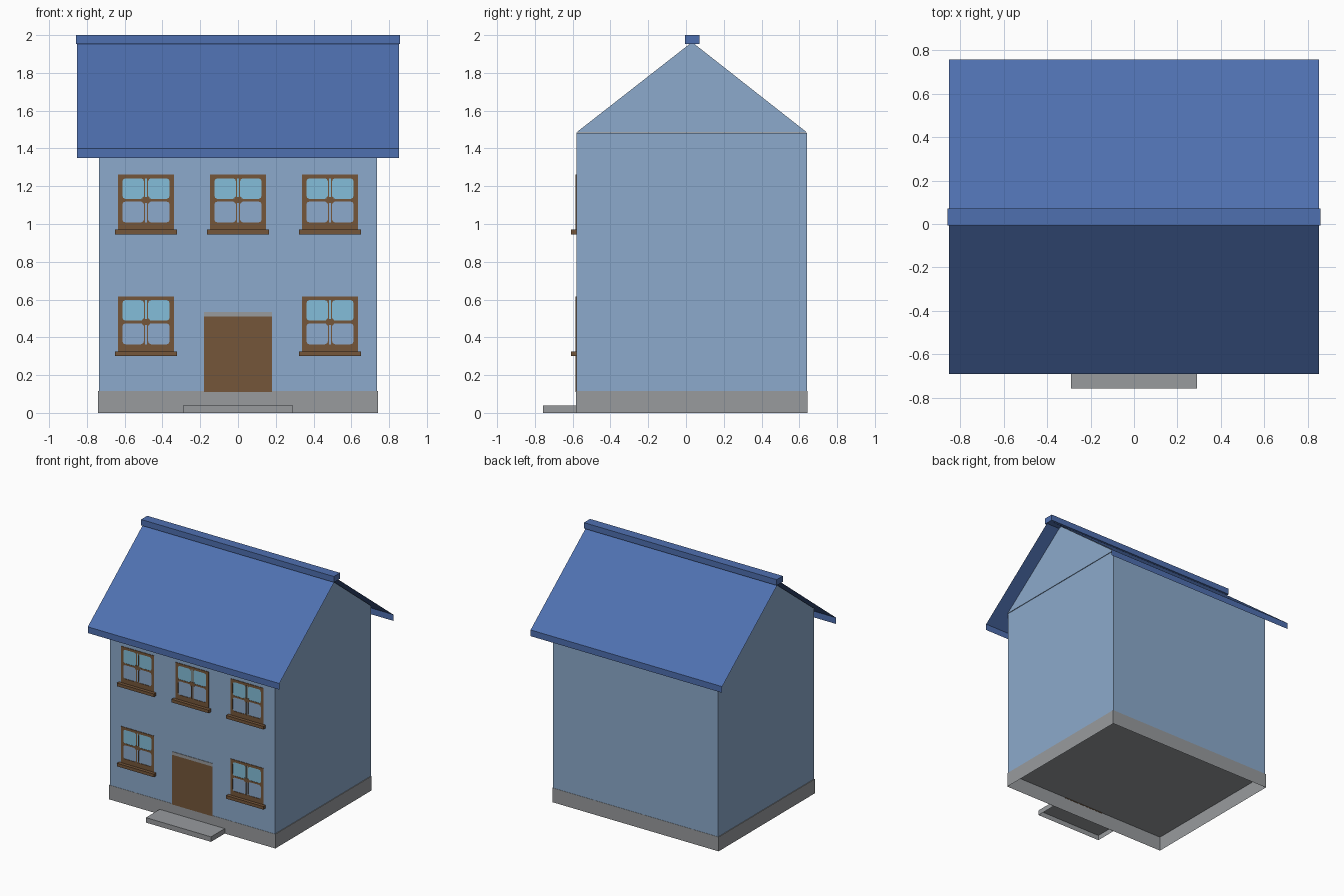
import bpy, bmesh, math

if "Cube" in bpy.data.objects:
    bpy.data.objects.remove(bpy.data.objects["Cube"])


def material(name, rgb):
    m = bpy.data.materials.new(name)
    lin = [((c / 255 + 0.055) / 1.055) ** 2.4 for c in rgb]
    m.diffuse_color = (*lin, 1)
    m.use_nodes = True
    m.node_tree.nodes["Principled BSDF"].inputs["Base Color"].default_value = m.diffuse_color
    return m


WALL = material("wall_blue", (140, 170, 204))
ROOF = material("roof_blue", (79, 112, 176))
STONE = material("stone_grey", (152, 155, 158))
WOOD = material("wood_brown", (117, 86, 58))
GLASS = material("glass_blue", (132, 190, 218))


def finish(name, bm, mat):
    me = bpy.data.meshes.new(name)
    bm.to_mesh(me)
    bm.free()
    ob = bpy.data.objects.new(name, me)
    bpy.context.collection.objects.link(ob)
    me.materials.append(mat)
    return ob


def add_box(bm, x0, x1, y0, y1, z0, z1, open_bottom=False):
    v = [bm.verts.new((x, y, z)) for z in (z0, z1) for x, y in
         ((x0, y0), (x1, y0), (x1, y1), (x0, y1))]
    for i in range(4):
        j = (i + 1) % 4
        bm.faces.new((v[i], v[j], v[j + 4], v[i + 4]))
    bm.faces.new(v[4:])
    if not open_bottom:
        bm.faces.new(v[3::-1])


def box(name, mat, *dims, open_bottom=False):
    bm = bmesh.new()
    add_box(bm, *dims, open_bottom=open_bottom)
    return finish(name, bm, mat)


FRONT, BACK, RIDGE = -0.58, 0.64, 0.032

# Hollow plinth and doorstep, open underneath
box("plinth", STONE, -0.74, 0.74, FRONT - 0.002, BACK + 0.002, 0, 0.115, open_bottom=True)
box("doorstep", STONE, -0.29, 0.29, -0.757, FRONT - 0.002, 0, 0.04, open_bottom=True)

# Walls
box("walls", WALL, -0.735, 0.735, FRONT, BACK, 0.115, 1.483, open_bottom=True)

# Triangular gable block under the roof
bm = bmesh.new()
ends = [[bm.verts.new((x, y, z)) for y, z in
         ((FRONT, 1.485), (BACK, 1.485), (RIDGE, 1.963))] for x in (-0.738, 0.738)]
bm.faces.new(ends[0][::-1])
bm.faces.new(ends[1])
for i in range(3):
    j = (i + 1) % 3
    bm.faces.new((ends[0][i], ends[0][j], ends[1][j], ends[1][i]))
bmesh.ops.recalc_face_normals(bm, faces=bm.faces)
finish("gable", bm, WALL)

# Thin roof sheet with vertical eave strips
bm = bmesh.new()
section = ((-0.692, 1.35), (-0.692, 1.40), (RIDGE, 1.97), (0.758, 1.40), (0.758, 1.35))
rows = [[bm.verts.new((x, y, z)) for x in (-0.853, 0.853)] for y, z in section]
for a, b in zip(rows, rows[1:]):
    bm.faces.new((a[0], a[1], b[1], b[0]))
finish("roof", bm, ROOF)

# Ridge cap
box("ridge_cap", ROOF, -0.858, 0.858, RIDGE - 0.038, RIDGE + 0.04, 1.953, 2.0)

# Door and lintel plates
box("door", WOOD, -0.18, 0.18, FRONT - 0.004, FRONT, 0.11, 0.51)
box("door_lintel", STONE, -0.18, 0.18, FRONT - 0.004, FRONT, 0.51, 0.535)


def window(cx, z):
    """Sash window whose sill top is at height z."""
    def bars(name, mat, depth, rects):
        bm = bmesh.new()
        for x0, x1, z0, z1 in rects:
            add_box(bm, cx + x0, cx + x1, FRONT - depth, FRONT + 0.001, z + z0, z + z1)
        finish(name, bm, mat)

    # Upper glass pane
    bars("window_glass", GLASS, 0.002, [(-0.125, 0.125, 0.15, 0.272)])
    # Outer frame, middle rail, centre block and twin mullions
    rects = [(-0.147, -0.125, 0, 0.292), (0.125, 0.147, 0, 0.292),
             (-0.125, 0.125, 0.272, 0.292), (-0.125, 0.125, 0, 0.038),
             (-0.125, 0.125, 0.149, 0.163)]
    mull = [(s * 0.008 - 0.003, s * 0.008 + 0.003, 0.038, 0.272) for s in (-1, 1)]
    bars("window_frame", WOOD, 0.004, rects)
    bars("window_mullions", WOOD, 0.0035, mull)
    bars("window_centre_block", WOOD, 0.005, [(-0.019, 0.019, 0.14, 0.172)])
    # Corner fillets that round off each pane
    bm = bmesh.new()
    r = 0.016
    y = FRONT - 0.0038
    for s in (-1, 1):
        for xa, dx in ((0.125, -1), (0.011, 1)):
            for za, dz in ((0.038, 1), (0.149, -1), (0.163, 1), (0.272, -1)):
                pts = [(0, 0), (r, 0), (r * 0.3, r * 0.3), (0, r)]
                vs = [bm.verts.new((cx + s * (xa + dx * p), y, z + za + dz * q))
                      for p, q in pts]
                f = bm.faces.new(vs)
                f.normal_update()
                if f.normal.y > 0:
                    f.normal_flip()
    finish("window_corners", bm, WOOD)
    # Projecting sill
    box("window_sill", WOOD, cx - 0.165, cx + 0.165, -0.61, FRONT, z - 0.025, z)


for cx, z in ((-0.487, 0.97), (0, 0.97), (0.487, 0.97), (-0.487, 0.325), (0.487, 0.325)):
    window(cx, z)
